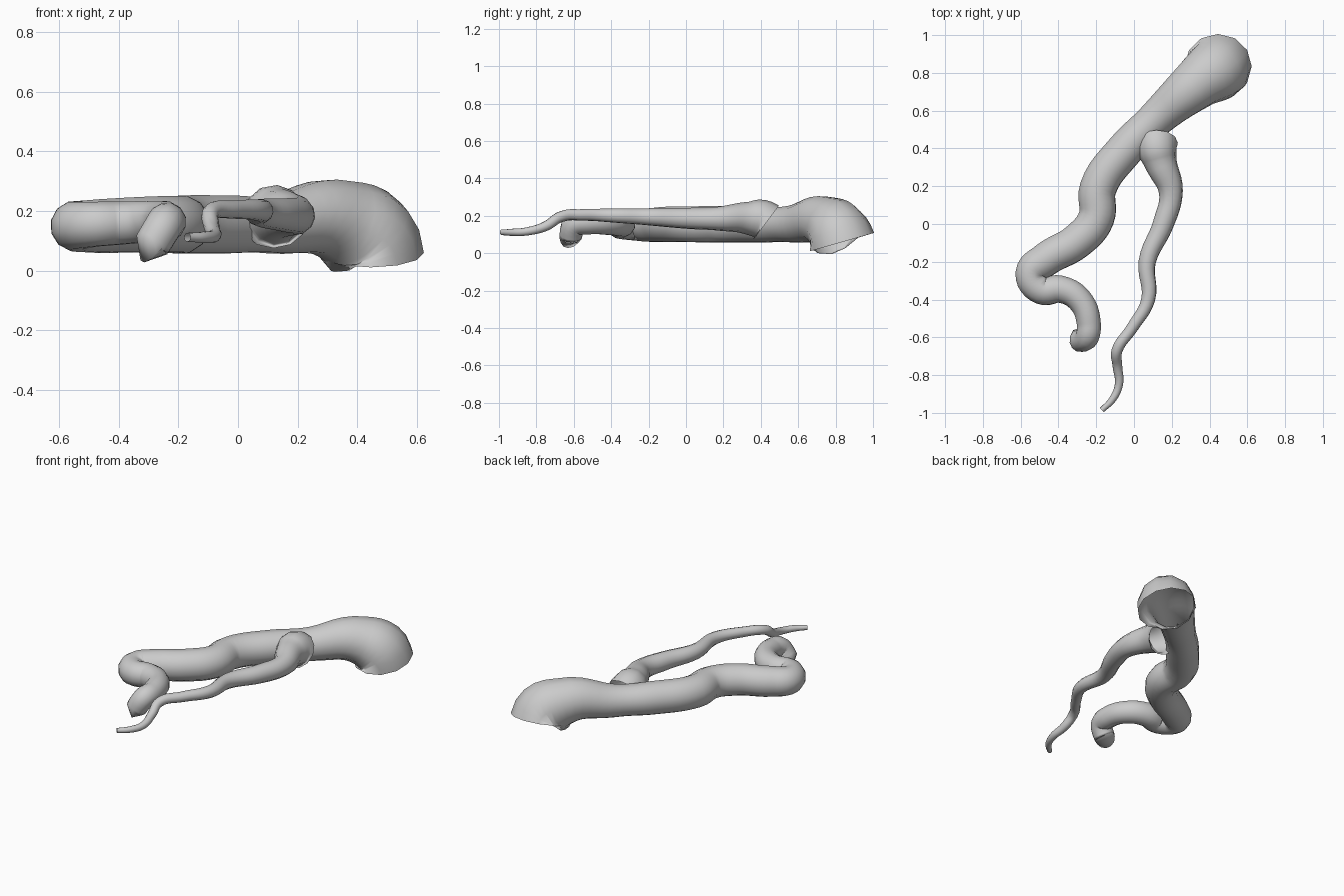
import bpy


def tube(name, pts, start=None, end=None, res=6):
    """Tapered open tube swept along a smooth path; pts are (x, y, z, radius)."""
    cu = bpy.data.curves.new(name, 'CURVE')
    cu.dimensions = '3D'
    cu.resolution_u = res
    cu.bevel_depth = 1.0
    cu.bevel_resolution = 4
    cu.use_fill_caps = False
    sp = cu.splines.new('BEZIER')
    sp.bezier_points.add(len(pts) - 1)
    sp.radius_interpolation = 'CARDINAL'
    for bp, (x, y, z, r) in zip(sp.bezier_points, pts):
        bp.co = (x, y, z)
        bp.radius = r
        bp.handle_left_type = bp.handle_right_type = 'AUTO'
    # explicit handles turn the open rims
    for i, h in ((0, start), (-1, end)):
        if h:
            bp = sp.bezier_points[i]
            bp.handle_left_type = bp.handle_right_type = 'FREE'
            off = bp.co.copy()
            off.x, off.y, off.z = h
            bp.handle_right = bp.co + (off if i == 0 else -off)
            bp.handle_left = bp.co - (off if i == 0 else -off)
    ob = bpy.data.objects.new(name, cu)
    bpy.context.collection.objects.link(ob)
    bpy.ops.object.select_all(action='DESELECT')
    ob.select_set(True)
    bpy.context.view_layer.objects.active = ob
    bpy.ops.object.convert(target='MESH')
    bpy.ops.object.shade_smooth()
    return ob


# thick root: flared mouth turned down, winding to a curled tip
tube("main_root", [
    (0.445, 0.835, 0.06, 0.178),
    (0.34, 0.75, 0.165, 0.142),
    (0.12, 0.56, 0.155, 0.100),
    (-0.05, 0.39, 0.155, 0.100),
    (-0.19, 0.19, 0.155, 0.100),
    (-0.20, 0.03, 0.155, 0.098),
    (-0.30, -0.09, 0.155, 0.096),
    (-0.47, -0.19, 0.15, 0.092),
    (-0.545, -0.265, 0.15, 0.085),
    (-0.49, -0.35, 0.155, 0.078),
    (-0.39, -0.345, 0.16, 0.074),
    (-0.29, -0.40, 0.165, 0.070),
    (-0.24, -0.52, 0.165, 0.066),
    (-0.25, -0.60, 0.15, 0.064),
    (-0.285, -0.615, 0.09, 0.062),
], start=(0.0, -0.02, 0.07), end=(-0.02, 0.0, -0.03))

# thin side root: branches off the thick one and tapers to a point
tube("side_root", [
    (0.12, 0.43, 0.165, 0.112),
    (0.14, 0.33, 0.188, 0.088),
    (0.195, 0.17, 0.185, 0.064),
    (0.155, 0.0, 0.187, 0.056),
    (0.07, -0.20, 0.195, 0.046),
    (0.075, -0.40, 0.202, 0.037),
    (-0.01, -0.55, 0.205, 0.031),
    (-0.09, -0.67, 0.195, 0.029),
    (-0.088, -0.75, 0.145, 0.026),
    (-0.08, -0.85, 0.117, 0.022),
    (-0.115, -0.93, 0.112, 0.019),
    (-0.17, -0.985, 0.112, 0.015),
], start=(0.0, -0.04, 0.03))
